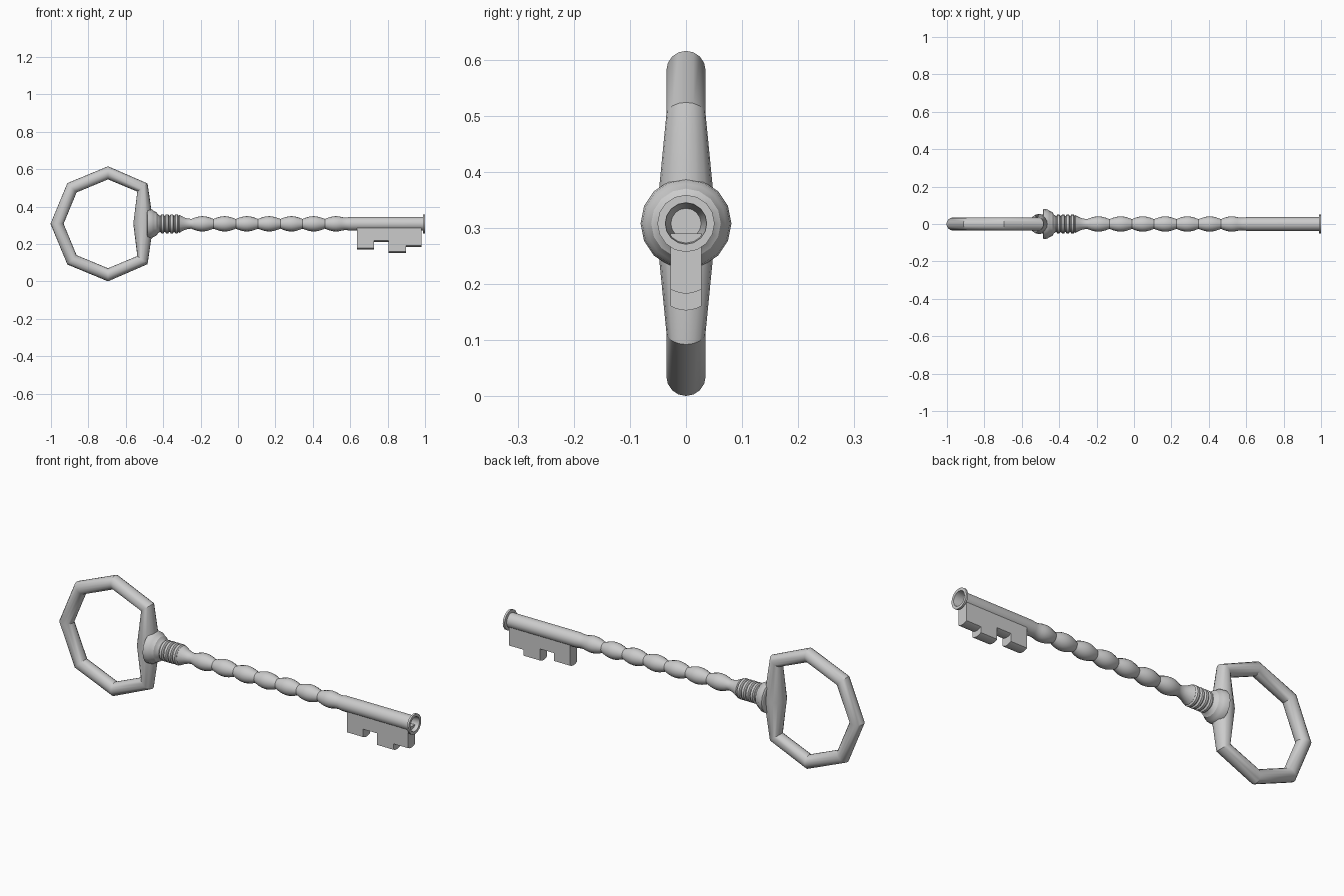
import bpy, bmesh
from math import sin, cos, pi, radians
from mathutils import Vector

if "Cube" in bpy.data.objects:
    bpy.data.objects.remove(bpy.data.objects["Cube"])

ZC = 0.308      # height of the shaft axis
SIDES = 16


def finish(name, bm, angle=30):
    bmesh.ops.recalc_face_normals(bm, faces=bm.faces)
    me = bpy.data.meshes.new(name)
    bm.to_mesh(me)
    bm.free()
    ob = bpy.data.objects.new(name, me)
    bpy.context.collection.objects.link(ob)
    bpy.ops.object.select_all(action='DESELECT')
    ob.select_set(True)
    bpy.context.view_layer.objects.active = ob
    bpy.ops.object.shade_smooth_by_angle(angle=radians(angle))
    return ob


def bridge(bm, a, b):
    n = len(a)
    for i in range(n):
        bm.faces.new((a[i], a[(i + 1) % n], b[(i + 1) % n], b[i]))


def lathe_x(name, profile):
    """Revolve (x, radius) points about the shaft axis, capping both ends."""
    bm = bmesh.new()
    rings = [[bm.verts.new((x, r * cos(2 * pi * k / SIDES), ZC + r * sin(2 * pi * k / SIDES)))
              for k in range(SIDES)] for x, r in profile]
    for a, b in zip(rings, rings[1:]):
        bridge(bm, a, b)
    bm.faces.new(rings[0])
    bm.faces.new(rings[-1])
    return finish(name, bm)


# Bow: mitred octagonal loop, swollen and pushed inward where it meets the collar
bm = bmesh.new()
rings = []
for i in range(8):
    a = i * pi / 4
    d = Vector((cos(a), 0, sin(a)))
    centre = Vector((-0.695, 0, ZC)) + d * 0.2725
    rad, depth = 0.035, 0.035
    if i == 0:
        centre.x = -0.506
        rad = depth = 0.054
    elif i in (1, 7):
        s = 1 if i == 1 else -1
        centre = Vector((-0.511, 0, ZC + s * 0.194))
        d = Vector((0.78, 0, s * 0.62))
    rings.append([bm.verts.new(centre + d * rad * cos(t) + Vector((0, depth * sin(t), 0)))
                  for t in (2 * pi * k / SIDES for k in range(SIDES))])
for i in range(8):
    bridge(bm, rings[i], rings[(i + 1) % 8])
finish("bow", bm)

# Collar: stepped flange followed by four ridges
collar = [(-0.487, 0.074), (-0.483, 0.081), (-0.462, 0.078), (-0.453, 0.071),
          (-0.435, 0.062), (-0.428, 0.05), (-0.418, 0.043)]
for k in range(4):
    x = -0.415 + k * 0.025
    collar += [(x, 0.043), (x + 0.005, 0.051), (x + 0.017, 0.051), (x + 0.022, 0.043)]
collar += [(-0.314, 0.048), (-0.29, 0.035), (-0.272, 0.029)]

# Shaft: seven turned beads, plain barrel, end flange and tapered hole
shaft = [(-0.272, 0.029)]
for k in range(7):
    for j in range(8):
        t = j / 8
        r = 0.026 + 0.015 * sin(pi * t)
        if k == 6 and t > 0.5:
            r = max(r, 0.034)
        shaft.append((-0.25 + 0.119 * (k + t), r))
shaft += [(0.583, 0.034), (0.605, 0.037), (0.988, 0.037), (0.99, 0.051), (1.0, 0.051),
          (1.0, 0.037), (0.9, 0.027)]
lathe_x("collar_and_shaft", collar + shaft[1:])

# Bit: stepped outline swept across y with rounded bottoms
outline = [(0.98, 0.29), (0.635, 0.29), (0.635, 0.172), (0.727, 0.172), (0.727, 0.212),
           (0.805, 0.212), (0.805, 0.153), (0.898, 0.153), (0.898, 0.183), (0.98, 0.183)]
HALF = 0.028
bm = bmesh.new()
slices = []
for k in range(7):
    u = -1 + k / 3
    slices.append([bm.verts.new((x, u * HALF, z + (0.008 * u * u if z < 0.28 else 0)))
                   for x, z in outline])
for a, b in zip(slices, slices[1:]):
    bridge(bm, a, b)
bm.faces.new(slices[0])
bm.faces.new(slices[-1])
finish("bit", bm)
